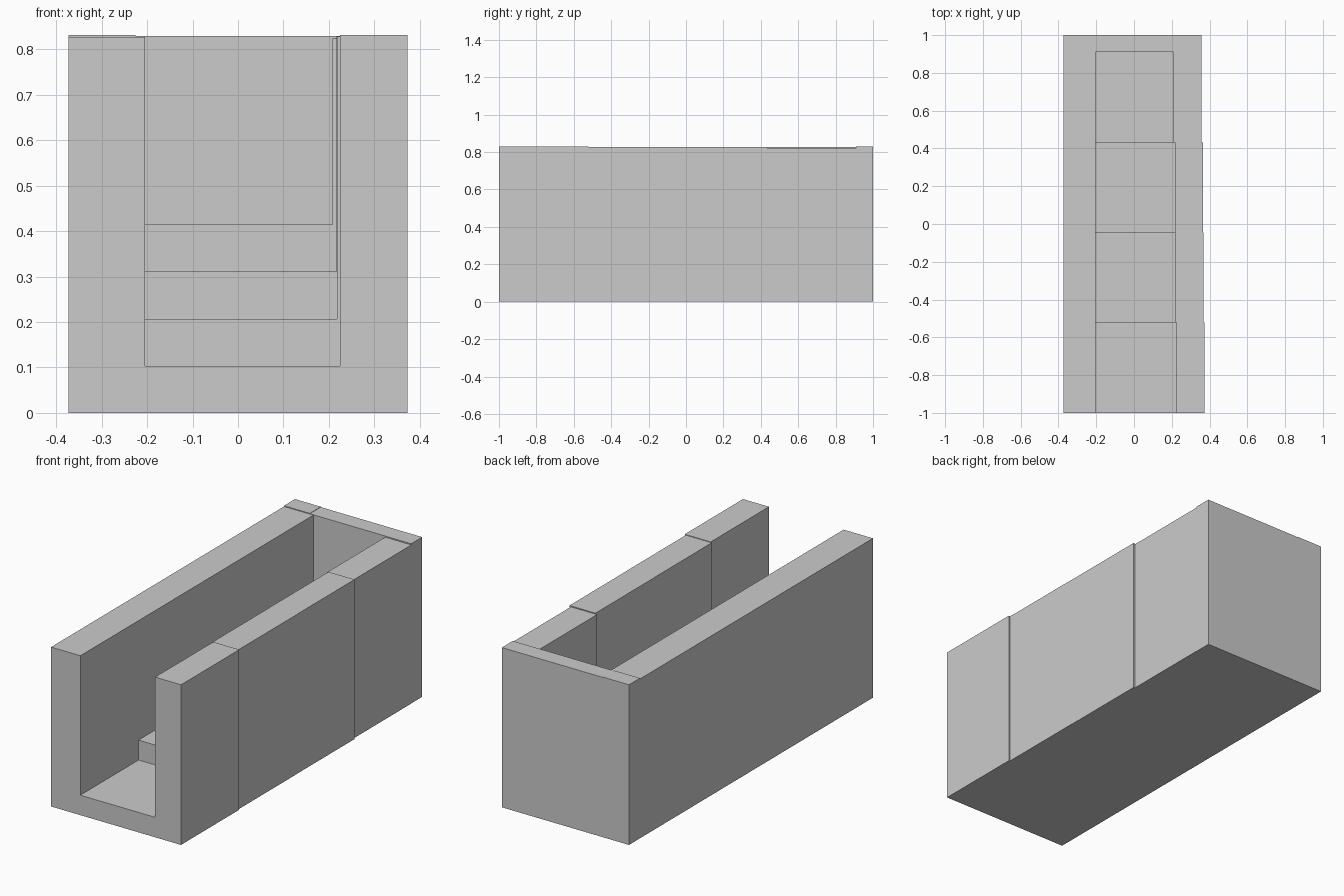
import bpy, bmesh

if "Cube" in bpy.data.objects:
    bpy.data.objects.remove(bpy.data.objects["Cube"])


def extrude_profile(name, points, y0, y1):
    """Extrude a closed x-z profile along y into a flat-faced solid."""
    bm = bmesh.new()
    face = bm.faces.new([bm.verts.new((x, y0, z)) for x, z in points])
    result = bmesh.ops.extrude_face_region(bm, geom=[face])
    verts = [g for g in result["geom"] if isinstance(g, bmesh.types.BMVert)]
    bmesh.ops.translate(bm, verts=verts, vec=(0, y1 - y0, 0))
    bmesh.ops.recalc_face_normals(bm, faces=bm.faces)
    mesh = bpy.data.meshes.new(name)
    bm.to_mesh(mesh)
    bm.free()
    obj = bpy.data.objects.new(name, mesh)
    bpy.context.collection.objects.link(obj)
    return obj


def block(name, x0, x1, y0, y1, top):
    return extrude_profile(name, [(x0, 0), (x1, 0), (x1, top), (x0, top)], y0, y1)


LEFT_OUT, LEFT_IN = -0.373, -0.205
BACK = 0.91
RISE = 0.1035
RUN = (BACK + 1) / 4

# Long plain wall on the left
block("left_wall", LEFT_OUT, LEFT_IN, -1, BACK, 0.827)

# Four steps, each with its own length of right wall: inner x, outer x, wall top
sections = [
    (0.224, 0.373, 0.831),
    (0.218, 0.367, 0.828),
    (0.217, 0.366, 0.828),
    (0.208, 0.358, 0.823),
]
for i, (inner, outer, top) in enumerate(sections):
    tread = RISE * (i + 1)
    y0 = -1 + RUN * i
    profile = [(LEFT_IN, 0), (outer, 0), (outer, top),
               (inner, top), (inner, tread), (LEFT_IN, tread)]
    extrude_profile(f"step_and_right_wall_{i + 1}", profile, y0, y0 + RUN)

# Wall closing the top of the stairs, with its slightly raised left corner
block("back_wall", -0.225, 0.357, BACK, 1, 0.829)
block("back_left_corner", LEFT_OUT, -0.225, BACK, 1, 0.831)
